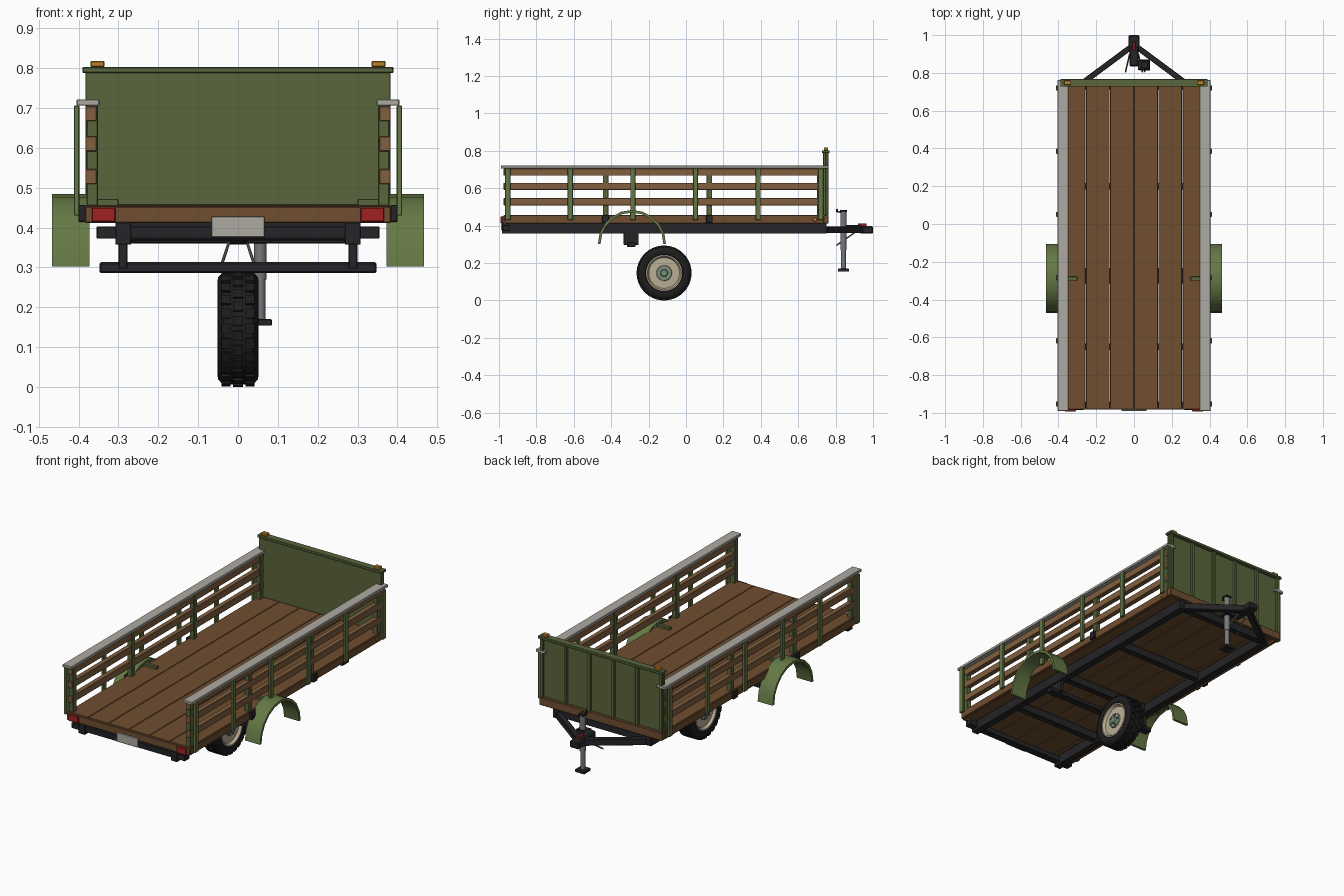
import bpy, bmesh, math
from mathutils import Vector, Matrix

if "Cube" in bpy.data.objects:
    bpy.data.objects.remove(bpy.data.objects["Cube"])


def material(name, r, g, b):
    m = bpy.data.materials.new(name)
    m.diffuse_color = (r, g, b, 1)
    m.use_nodes = True
    m.node_tree.nodes["Principled BSDF"].inputs["Base Color"].default_value = m.diffuse_color
    return m


GREEN = material("green_paint", 0.10, 0.13, 0.045)
LIME = material("light_green_paint", 0.13, 0.19, 0.06)
WOOD = material("deck_wood", 0.16, 0.075, 0.03)
SLAT = material("slat_wood", 0.22, 0.115, 0.05)
BLACK = material("black_steel", 0.018, 0.018, 0.02)
RUBBER = material("rubber", 0.012, 0.012, 0.012)
BEIGE = material("rim_beige", 0.50, 0.43, 0.30)
HUB = material("hub_green", 0.20, 0.28, 0.20)
ALU = material("cap_metal", 0.42, 0.40, 0.36)
STEEL = material("zinc", 0.18, 0.19, 0.20)
RED = material("red_lens", 0.35, 0.015, 0.015)
AMBER = material("amber_lens", 0.50, 0.22, 0.02)


def finish(name, bm, mat, bevel=0, smooth=False):
    bmesh.ops.recalc_face_normals(bm, faces=bm.faces)
    me = bpy.data.meshes.new(name)
    bm.to_mesh(me)
    bm.free()
    ob = bpy.data.objects.new(name, me)
    bpy.context.collection.objects.link(ob)
    me.materials.append(mat)
    if bevel:
        mod = ob.modifiers.new("bevel", 'BEVEL')
        mod.width, mod.segments = bevel, 1
    if smooth:
        bpy.ops.object.select_all(action='DESELECT')
        bpy.context.view_layer.objects.active = ob
        ob.select_set(True)
        bpy.ops.object.shade_smooth_by_angle(angle=math.radians(35))
    return ob


def boxes(name, items, mat, bevel=0.002, mirror=False):
    """Each item is x0, x1, y0, y1, z0, z1; mirror repeats it across x."""
    bm = bmesh.new()
    for x0, x1, y0, y1, z0, z1 in items:
        for s in ((1, -1) if mirror else (1,)):
            c = Vector((s * (x0 + x1) / 2, (y0 + y1) / 2, (z0 + z1) / 2))
            bmesh.ops.create_cube(bm, size=1, matrix=Matrix.Translation(c)
                                  @ Matrix.Diagonal((x1 - x0, y1 - y0, z1 - z0, 1)))
    return finish(name, bm, mat, bevel)


def rods(name, items, mat, sides=12):
    """Each item is start, end, radius."""
    bm = bmesh.new()
    for a, b, r in items:
        a, b = Vector(a), Vector(b)
        rot = (b - a).to_track_quat('Z', 'Y').to_matrix().to_4x4()
        bmesh.ops.create_cone(bm, cap_ends=True, segments=sides, radius1=r, radius2=r,
                              depth=(b - a).length,
                              matrix=Matrix.Translation((a + b) / 2) @ rot)
    return finish(name, bm, mat, smooth=sides > 6)


def lathe_x(name, profile, centre, mat, steps=40):
    """Spin (x, radius) points about the x axis through centre."""
    bm = bmesh.new()
    vs = [bm.verts.new((x, 0, r)) for x, r in profile]
    es = [bm.edges.new(p) for p in zip(vs, vs[1:])]
    bmesh.ops.spin(bm, geom=vs + es, cent=(0, 0, 0), axis=(1, 0, 0),
                   angle=math.tau, steps=steps)
    bmesh.ops.remove_doubles(bm, verts=bm.verts, dist=1e-5)
    bmesh.ops.translate(bm, verts=bm.verts, vec=centre)
    return finish(name, bm, mat, smooth=True)


# Plank deck and its edge boards
pw = 0.383 / 3
boxes("deck_planks", [(-0.383 + i * pw + 0.001, -0.383 + (i + 1) * pw - 0.001,
                       -0.975, 0.735, 0.425, 0.457) for i in range(6)], WOOD)
boxes("deck_end_boards", [(-0.384, 0.384, -0.982, -0.972, 0.412, 0.453),
                          (-0.384, 0.384, 0.735, 0.762, 0.412, 0.456)], WOOD)
boxes("deck_side_boards", [(0.365, 0.385, -0.972, 0.735, 0.412, 0.453)], WOOD, mirror=True)

# Chassis
boxes("chassis_rails", [(0.268, 0.308, -0.985, 0.752, 0.357, 0.413)], BLACK, mirror=True)
boxes("cross_members", [(-0.27, 0.27, y - 0.018, y + 0.018, 0.368, 0.413)
                        for y in (-0.65, -0.25, 0.2, 0.73)], BLACK)
boxes("rear_bumper", [(-0.355, 0.355, -0.98, -0.94, 0.372, 0.403)], BLACK)
boxes("axle_hangers", [(0.278, 0.30, -0.333, -0.253, 0.297, 0.36)], BLACK, mirror=True)
boxes("axle_beam", [(-0.348, 0.348, -0.315, -0.27, 0.286, 0.313)], BLACK, 0.004)

# Side rails: slats, cap, outer posts, inner stakes and stake pockets
boxes("side_slats", [(0.355, 0.383, -0.975, 0.735, z, z + 0.038)
                     for z in (0.509, 0.591, 0.667)], SLAT, mirror=True)
boxes("rail_caps", [(0.348, 0.405, -0.99, 0.762, 0.706, 0.722)], ALU, mirror=True)
post_y = [-0.953 + i * 0.3346 for i in range(6)]
boxes("outer_posts", [(0.398, 0.412, y - 0.014, y + 0.014, 0.43, 0.706)
                      for y in post_y], LIME, mirror=True)
stake_y = (-0.43, 0.125)
boxes("inner_stakes", [(0.352, 0.380, y - 0.015, y + 0.015, 0.45, 0.706)
                       for y in stake_y + (-0.953, 0.715)], GREEN, mirror=True)
boxes("stake_pockets", [(0.383, 0.4, y - 0.018, y + 0.018, 0.414, 0.457)
                        for y in stake_y], BLACK, mirror=True)

# Headboard with ribs and top cap
boxes("headboard", [(-0.383, 0.383, 0.733, 0.748, 0.456, 0.79)], GREEN)
boxes("headboard_ribs", [(x - 0.009, x + 0.009, 0.747, 0.762, 0.456, 0.79)
                         for x in [-0.372 + i * 0.1488 for i in range(6)]], GREEN)
boxes("headboard_cap", [(-0.39, 0.39, 0.727, 0.768, 0.788, 0.803)], GREEN)

# Lamps and plate
boxes("top_markers", [(0.335, 0.37, 0.737, 0.76, 0.803, 0.818)], AMBER, mirror=True)
boxes("side_markers", [(0.384, 0.39, 0.68, 0.70, 0.423, 0.443)], AMBER, mirror=True)
boxes("tail_lamps", [(0.308, 0.367, -0.992, -0.98, 0.414, 0.45)], RED, mirror=True)
boxes("rear_plate", [(-0.067, 0.067, -0.99, -0.982, 0.376, 0.428)], ALU)

# Fenders: half-ring strips
bm = bmesh.new()
N = 10
for s in (1, -1):
    rows = []
    for i in range(N + 1):
        a = math.pi * i / N
        rows.append([bm.verts.new((s * x, -0.289 + r * math.cos(a), 0.302 + r * math.sin(a)))
                     for x, r in ((0.373, 0.182), (0.467, 0.182), (0.467, 0.168), (0.373, 0.168))])
    for p, q in zip(rows, rows[1:]):
        for k in range(4):
            bm.faces.new((p[k], p[(k + 1) % 4], q[(k + 1) % 4], q[k]))
    bm.faces.new(rows[0])
    bm.faces.new(rows[-1])
finish("fenders", bm, LIME, smooth=True)
boxes("fender_brackets", [(0.30, 0.40, -0.30, -0.278, 0.455, 0.472)], GREEN, mirror=True)

# Wheel: tyre, lugs, rims, hubs and nuts
C = Vector((0, -0.117, 0.147))
half = [(0.040, 0.094), (0.048, 0.10), (0.052, 0.115), (0.050, 0.128), (0.038, 0.141)]
lathe_x("tyre", [(-x, r) for x, r in half] + [(x, r) for x, r in reversed(half)], C, RUBBER)
bm = bmesh.new()
for i in range(24):
    for x, off, w in ((-0.030, 0, 0.022), (0, 0.5, 0.026), (0.030, 0, 0.022)):
        rot = Matrix.Rotation((i + off) * math.tau / 24, 4, 'X')
        bmesh.ops.create_cube(bm, size=1, matrix=Matrix.Translation(C) @ rot
                              @ Matrix.Translation((x, 0, 0.1405))
                              @ Matrix.Diagonal((w, 0.025, 0.012, 1)))
finish("tread_lugs", bm, RUBBER)
rim = [(0.036, 0.099), (0.046, 0.097), (0.046, 0.090), (0.032, 0.082), (0.034, 0.045), (0.036, 0)]
hub = [(0.034, 0.042), (0.042, 0.040), (0.042, 0.020), (0.052, 0.016), (0.052, 0)]
nuts = []
for s, side in ((1, "right"), (-1, "left")):
    lathe_x(side + "_rim", [(s * x, r) for x, r in rim], C, BEIGE)
    lathe_x(side + "_hub", [(s * x, r) for x, r in hub], C, HUB, 20)
    for i in range(5):
        a = i * math.tau / 5
        p = C + Vector((s * 0.041, 0.030 * math.cos(a), 0.030 * math.sin(a)))
        nuts.append((p, p + Vector((s * 0.008, 0, 0)), 0.005))
rods("wheel_nuts", nuts, STEEL, 6)

# A-frame tongue
bm = bmesh.new()
for s in (1, -1):
    a, b = Vector((s * 0.275, 0.745, 0.378)), Vector((s * 0.005, 0.945, 0.378))
    ang = math.atan2(b.y - a.y, b.x - a.x)
    bmesh.ops.create_cube(bm, size=1, matrix=Matrix.Translation((a + b) / 2)
                          @ Matrix.Rotation(ang, 4, 'Z')
                          @ Matrix.Diagonal(((b - a).length, 0.03, 0.036, 1)))
finish("tongue_beams", bm, BLACK, 0.002)

# Coupler, latch and safety chains
boxes("coupler", [(-0.024, 0.024, 0.835, 0.94, 0.362, 0.403),
                  (-0.029, 0.029, 0.93, 1.0, 0.357, 0.397)], BLACK, 0.006)
boxes("coupler_latch", [(-0.008, 0.008, 0.92, 0.965, 0.395, 0.413)], RED)
rods("safety_chains", [((s * 0.023, 0.90, 0.362), (s * 0.045, 0.805, 0.295), 0.004)
                       for s in (1, -1)], STEEL, 8)

# Jack stand
rods("jack_tube", [((0.056, 0.842, 0.27), (0.056, 0.842, 0.478), 0.016),
                   ((0.056, 0.842, 0.17), (0.056, 0.842, 0.28), 0.013)], STEEL, 16)
boxes("jack_foot", [(0.027, 0.085, 0.813, 0.871, 0.154, 0.17)], BLACK)
boxes("jack_clamp", [(0.02, 0.082, 0.815, 0.868, 0.36, 0.396),
                     (0.038, 0.074, 0.824, 0.86, 0.472, 0.484)], BLACK)
rods("jack_handle", [((0.056, 0.842, 0.472), (0.056, 0.805, 0.474), 0.004),
                     ((0.056, 0.808, 0.474), (0.056, 0.808, 0.49), 0.005)], BLACK, 8)
